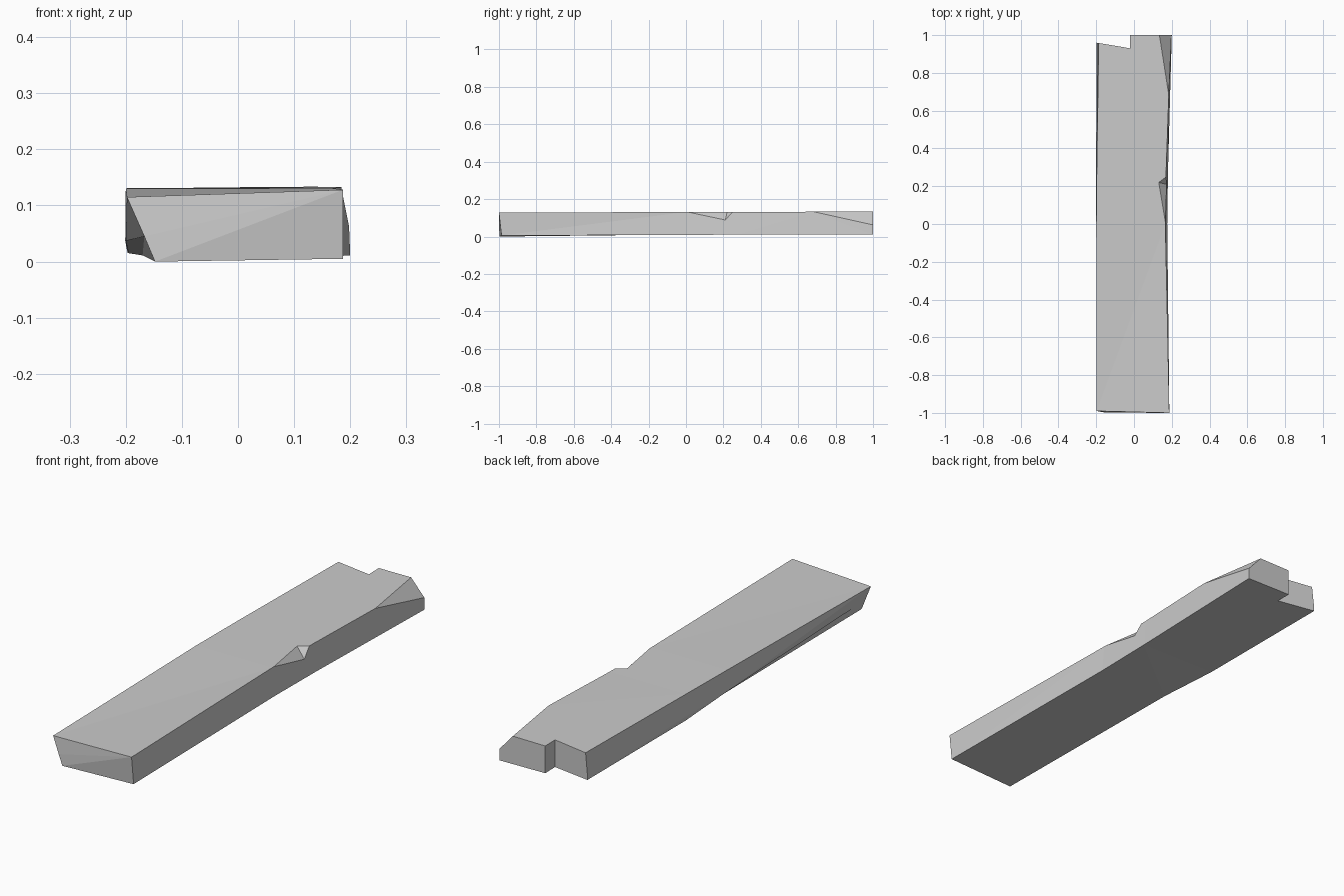
import bpy, bmesh
from mathutils import Vector

if "Cube" in bpy.data.objects:
    bpy.data.objects.remove(bpy.data.objects["Cube"], do_unlink=True)

wood = bpy.data.materials.new("weathered_grey")
wood.use_nodes = True
GREY = (0.6, 0.6, 0.6, 1)
wood.diffuse_color = GREY
wood.node_tree.nodes["Principled BSDF"].inputs["Base Color"].default_value = GREY


def finish(name, bm):
    bmesh.ops.recalc_face_normals(bm, faces=bm.faces[:])
    mesh = bpy.data.meshes.new(name)
    bm.to_mesh(mesh)
    bm.free()
    mesh.materials.append(wood)
    obj = bpy.data.objects.new(name, mesh)
    bpy.context.collection.objects.link(obj)
    return obj


def hull(name, points):
    bm = bmesh.new()
    for p in points:
        bm.verts.new(p)
    bmesh.ops.convex_hull(bm, input=bm.verts[:])
    obj = finish(name, bm)
    obj.hide_render = True
    return obj


# Plank body: cross-sections from front to back, each running
# lower left, worn left side, upper left, upper right, lower right
sections = [
    [(-.148, -.998, 0), (-.167, -.996, .045), (-.198, -.99, .115),
     (.187, -1, .128), (.187, -.986, .005)],
    [(-.17, 0, .011), (-.2, 0, .037), (-.2, 0, .13),
     (.166, 0, .131), (.176, 0, .009)],
    [(-.195, .28, .015), (-.201, .28, .037), (-.197, .28, .131),
     (.17, .28, .131), (.18, .28, .01)],
    [(-.197, 1, .016), (-.196, 1, .037), (-.186, 1, .131),
     (.195, 1, .134), (.2, 1, .011)],
]
bm = bmesh.new()
rings = [[bm.verts.new(p) for p in ring] for ring in sections]
for a, b in zip(rings, rings[1:]):
    for i in range(len(a)):
        j = (i + 1) % len(a)
        bm.faces.new((a[i], a[j], b[j], b[i]))
bm.faces.new(rings[0])
bm.faces.new(rings[-1])

# Split-off back corner
p, q, r = Vector((.186, .68, .131)), Vector((.135, 1, .133)), Vector((.2, 1, .06))
normal = (r - p).cross(q - p)
if normal.z < 0:
    normal.negate()
cut = bmesh.ops.bisect_plane(bm, geom=bm.verts[:] + bm.edges[:] + bm.faces[:],
                             plane_co=p, plane_no=normal, clear_outer=True)
bmesh.ops.holes_fill(bm, edges=[e for e in bm.edges if e.is_boundary])
bmesh.ops.triangulate(bm, faces=bm.faces[:])
plank = finish("plank", bm)

# Broken step in the back end
outline = [(-.02, .93), (-.3, .977), (-.3, 1.1), (-.024, 1.1)]
notch = hull("back_notch_cutter", [(x, y, z) for x, y in outline for z in (-.1, .3)])

# Chip in the upper edge, swept outward
chip_points = [(.166, .01, .131), (.13, .22, .132), (.173, .21, .088), (.17, .25, .132)]
chip = hull("edge_chip_cutter", [Vector(c) + Vector((s, 0, s))
                                 for c in chip_points for s in (0, .1)])

# Apply the cuts
for cutter in (notch, chip):
    mod = plank.modifiers.new(cutter.name, 'BOOLEAN')
    mod.operation = 'DIFFERENCE'
    mod.solver = 'EXACT'
    mod.object = cutter
bpy.context.view_layer.update()
evaluated = plank.evaluated_get(bpy.context.evaluated_depsgraph_get())
result = bpy.data.meshes.new_from_object(evaluated)
plank.modifiers.clear()
plank.data = result
for cutter in (notch, chip):
    bpy.data.objects.remove(cutter, do_unlink=True)
